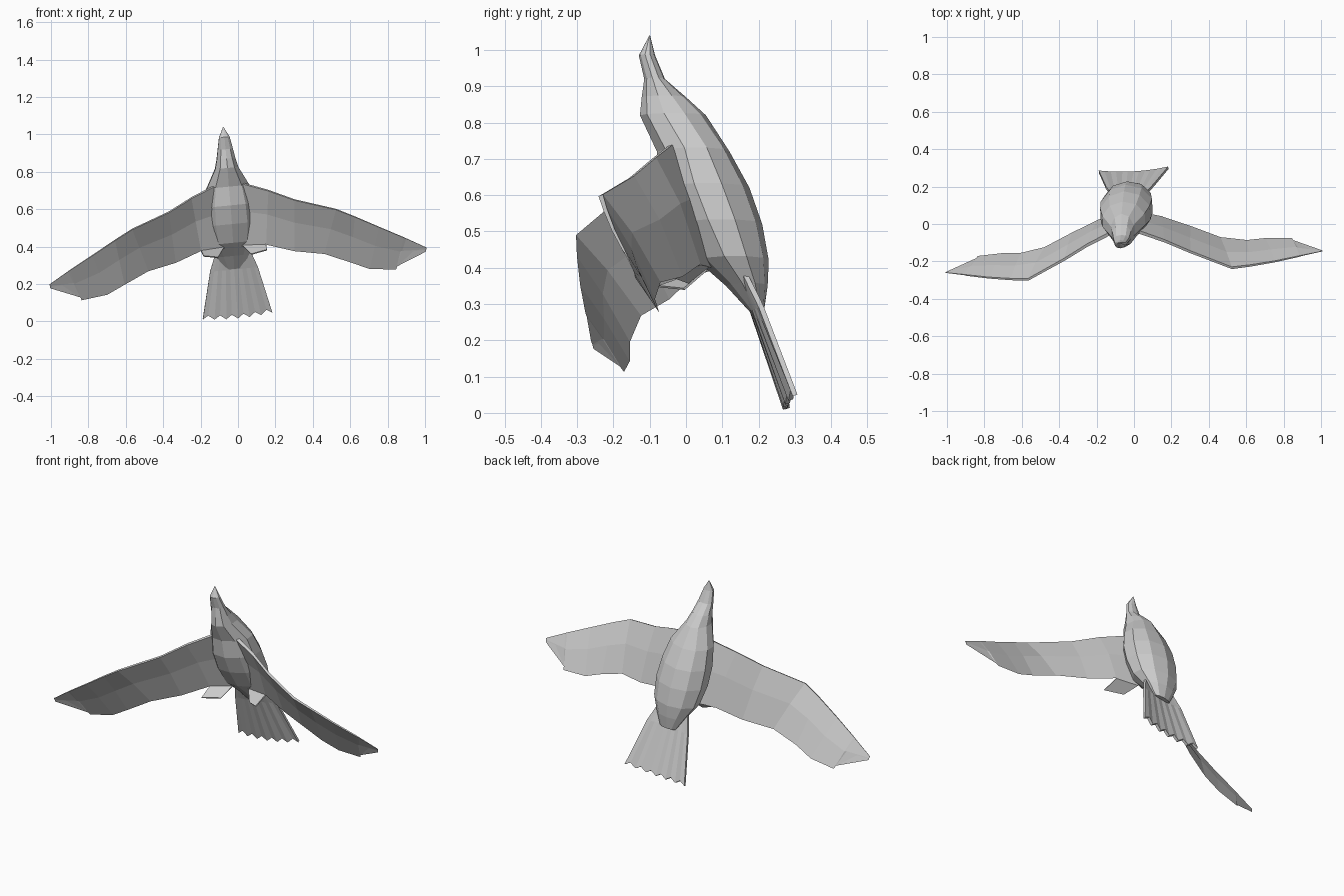
import bpy, bmesh, math
from mathutils import Matrix, Vector

if "Cube" in bpy.data.objects:
    bpy.data.objects.remove(bpy.data.objects["Cube"])

# Single plumage colour
grey = bpy.data.materials.new("feather_grey")
grey.use_nodes = True
colour = (0.6, 0.6, 0.6, 1)
grey.diffuse_color = colour
grey.node_tree.nodes["Principled BSDF"].inputs["Base Color"].default_value = colour

# The bird banks slightly: its own mirror plane is tilted in the world
side = Vector((1, 0.057, 0.098))
bank = Matrix.Identity(4)
for row in range(3):
    bank[row][0] = side[row] / side.length
bank[0][1], bank[0][2], bank[0][3] = -side.y, -side.z, 0.017


def build(name, rows, closed=True, mirrored=False, thickness=0):
    """Skin a list of point rows; closed rows become a capped tube."""
    bm = bmesh.new()
    flip = -1 if mirrored else 1
    grid = [[bm.verts.new((flip * x, y, z)) for x, y, z in r] for r in rows]
    count = len(grid[0])
    for a, b in zip(grid, grid[1:]):
        for i in range(count if closed else count - 1):
            j = (i + 1) % count
            bm.faces.new((a[i], a[j], b[j], b[i]))
    if closed:
        bm.faces.new(grid[0])
        bm.faces.new(grid[-1])
    bmesh.ops.remove_doubles(bm, verts=bm.verts, dist=0.0005)
    bmesh.ops.recalc_face_normals(bm, faces=bm.faces)
    mesh = bpy.data.meshes.new(name)
    bm.to_mesh(mesh)
    bm.free()
    mesh.transform(bank)
    mesh.materials.append(grey)
    obj = bpy.data.objects.new(name, mesh)
    bpy.context.collection.objects.link(obj)
    if thickness:
        mod = obj.modifiers.new("thickness", "SOLIDIFY")
        mod.thickness = thickness
        mod.offset = 0
    return obj


# Body, neck, head and beak: height, front, back, half width
profile = [
    (1.04, -0.101, -0.099, 0.001), (0.985, -0.13, -0.085, 0.03),
    (0.92, -0.115, -0.058, 0.043), (0.87, -0.122, 0, 0.052),
    (0.82, -0.127, 0.055, 0.065), (0.72, -0.08, 0.12, 0.12),
    (0.62, -0.07, 0.175, 0.14), (0.52, -0.03, 0.21, 0.145),
    (0.42, 0.03, 0.228, 0.13), (0.35, 0.11, 0.225, 0.09),
    (0.28, 0.175, 0.215, 0.05),
]
SIDES = 10
body = []
for z, front, back, half in profile:
    mid, depth = (front + back) / 2, (back - front) / 2
    angles = [math.tau * i / SIDES for i in range(SIDES)]
    body.append([(half * math.sin(a), mid + depth * math.cos(a), z) for a in angles])
build("body", body)

# Wings: leading edge and trailing edge points from root to tip
leading = [(0.07, -0.044, 0.733), (0.207, -0.102, 0.68), (0.338, -0.169, 0.617),
           (0.548, -0.266, 0.546), (0.645, -0.259, 0.497), (0.771, -0.244, 0.429),
           (0.897, -0.223, 0.362), (0.91, -0.22, 0.355), (1.014, -0.203, 0.296)]
trailing = [(0.046, 0.067, 0.395), (0.175, 0.03, 0.393), (0.319, -0.028, 0.344),
            (0.474, -0.097, 0.314), (0.609, -0.12, 0.255), (0.706, -0.115, 0.211),
            (0.846, -0.123, 0.195), (0.852, -0.134, 0.211), (1.011, -0.198, 0.275)]
wing = []
for i, (lead, trail) in enumerate(zip(leading, trailing)):
    lead, trail = Vector(lead), Vector(trail)
    fade = 1 - i / len(leading)
    up = Vector((0, 0.9, 0.4)) * 0.01 * fade
    mid = lead.lerp(trail, 0.45)
    wing.append([lead - up, lead + up, mid + up * 2, trail, mid + up * 0.5])

# Small loose feathers under each wing root
flap = [[(0.05, 0.06, 0.4), (0.175, 0.03, 0.393)],
        [(0.09, 0, 0.35), (0.17, -0.065, 0.365)]]
for name, mirrored in (("left", False), ("right", True)):
    build(name + "_wing", wing, mirrored=mirrored)
    build(name + "_root_feathers", flap, False, mirrored, 0.006)

# Fanned tail with a scalloped end, cupped toward the back
COLUMNS = 13
tail = []
for z, y, half, thick in ((0.38, 0.14, 0.09, 0), (0.28, 0.185, 0.128, 0), (0.03, 0.275, 0.187, 1)):
    line = []
    for i in range(COLUMNS):
        u = 2 * i / (COLUMNS - 1) - 1
        notch = 0.022 * (i % 2) * thick - 0.012 * (1 - u * u) * thick
        line.append((u * half, y + 0.015 * u * u, z + notch))
    tail.append(line)
build("tail", tail, False, thickness=0.014)
